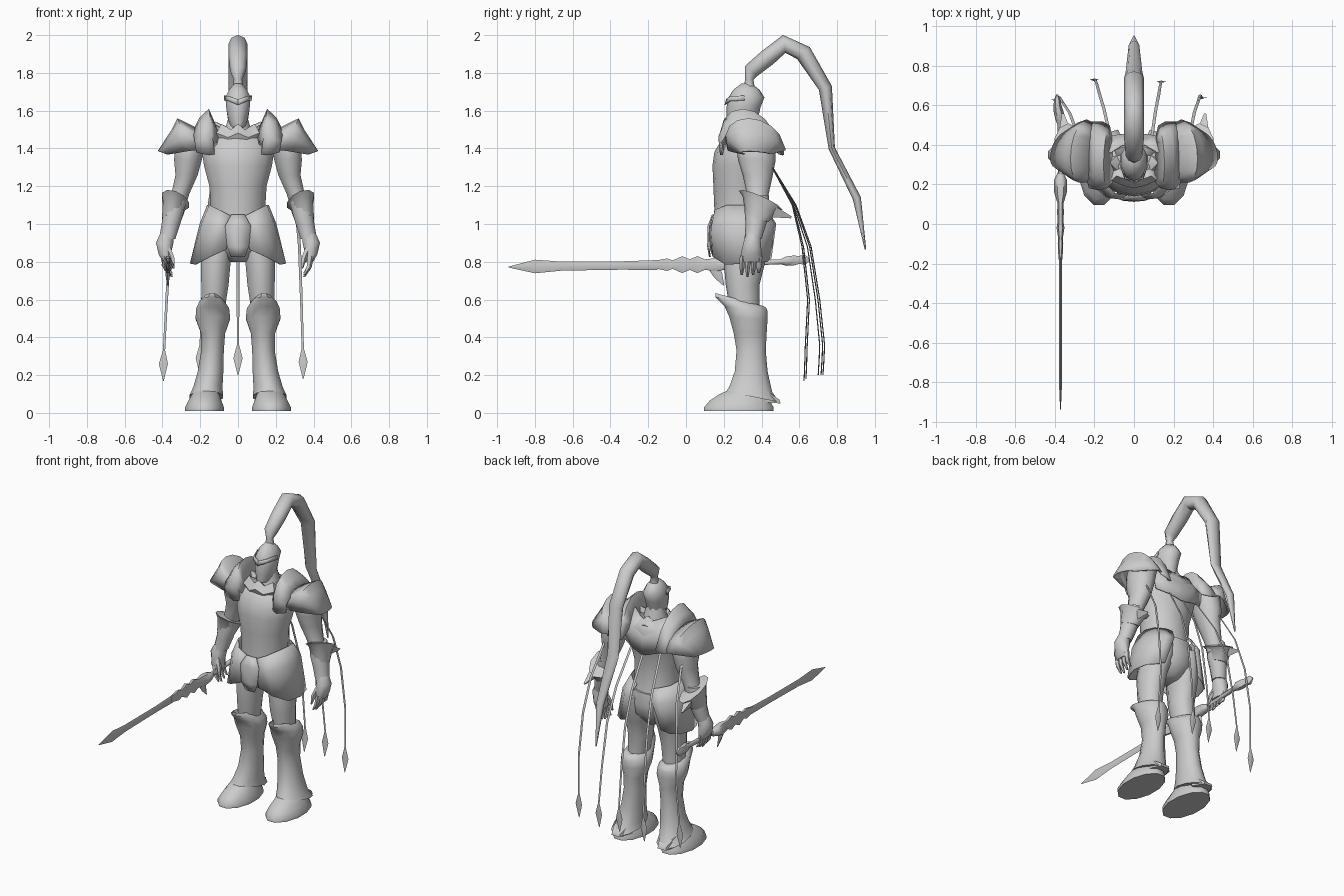
import bpy, bmesh, math
from mathutils import Vector

steel = bpy.data.materials.new("plain_grey")
steel.diffuse_color = (0.6, 0.6, 0.6, 1)


def finish(name, bm, mirror=False, thick=0, angle=60):
    bmesh.ops.recalc_face_normals(bm, faces=bm.faces)
    me = bpy.data.meshes.new(name)
    bm.to_mesh(me)
    bm.free()
    me.materials.append(steel)
    me.shade_smooth()
    me.set_sharp_from_angle(angle=math.radians(angle))
    ob = bpy.data.objects.new(name, me)
    bpy.context.collection.objects.link(ob)
    if thick:
        m = ob.modifiers.new("thickness", 'SOLIDIFY')
        m.thickness, m.offset = thick, 0
    if mirror:
        ob.modifiers.new("mirror", 'MIRROR')
    return ob


def skin(rows, closed=True, caps=True):
    """Bridge rows of points into one surface."""
    bm = bmesh.new()
    vs = [[bm.verts.new(p) for p in r] for r in rows]
    n = len(rows[0])
    for a, b in zip(vs, vs[1:]):
        for i in range(n if closed else n - 1):
            j = (i + 1) % n
            bm.faces.new((a[i], a[j], b[j], b[i]))
    if closed and caps:
        bm.faces.new(vs[0])
        bm.faces.new(vs[-1])
    return bm


def loft(name, rings, n=10, mirror=False):
    """Horizontal rings: x, y, z, half width, half depth, rise to the front, rise to the outside."""
    rows = []
    for x, y, z, rx, ry, *t in rings:
        t, s = (t + [0, 0])[:2]
        row = []
        for i in range(n):
            a = 2 * math.pi * (i + 0.5) / n
            row.append((x + rx * math.cos(a), y + ry * math.sin(a),
                        z - t * math.sin(a) + s * math.cos(a)))
        rows.append(row)
    return finish(name, skin(rows), mirror)


def sweep(name, pts, n=6, mirror=False):
    """Rings across a path: x, y, z, half size along x, half size across the path."""
    rows = []
    for k, (x, y, z, rx, rn) in enumerate(pts):
        a, b = pts[max(k - 1, 0)], pts[min(k + 1, len(pts) - 1)]
        t = Vector((0, b[1] - a[1], b[2] - a[2])).normalized()
        nrm = Vector((0, -t.z, t.y))
        rows.append([Vector((x, y, z)) + Vector((rx * math.cos(q), 0, 0)) + nrm * rn * math.sin(q)
                     for q in (2 * math.pi * i / n for i in range(n))])
    return finish(name, skin(rows), mirror)


# Body
loft("torso", [(0, .30, .98, .15, .155), (0, .29, 1.08, .148, .14), (0, .285, 1.2, .155, .14),
               (0, .29, 1.31, .185, .15), (0, .305, 1.38, .195, .155), (0, .32, 1.45, .18, .13),
               (0, .34, 1.50, .10, .08)], 14)
loft("pelvis", [(0, .31, .80, .05, .08), (0, .32, .87, .15, .13), (0, .312, .95, .165, .155),
                (0, .305, 1.03, .155, .15)], 12)
loft("neck", [(0, .32, 1.45, .09, .09), (0, .32, 1.58, .05, .06)], 8)

# Ruffled collar, its rim rising and falling
rows = []
for r, z, w in ((.13, 1.43, 0), (.15, 1.47, .012), (.11, 1.515, .015), (.06, 1.49, .01)):
    rows.append([((r + w * (-1) ** i) * math.cos(a), .31 + .85 * r * math.sin(a), z + w * (-1) ** i)
                 for i, a in enumerate(2 * math.pi * k / 16 for k in range(16))])
finish("collar", skin(rows, caps=False))

# Helmet with brow
loft("helmet", [(0, .285, 1.50, .035, .07, .02), (0, .295, 1.55, .055, .08, .02), (0, .305, 1.62, .066, .09),
                (0, .32, 1.67, .07, .095), (0, .32, 1.71, .05, .07), (0, .32, 1.745, .018, .025)], 10)
brow = [[(0, .215, 1.66), (.045, .235, 1.675), (.071, .31, 1.68)],
        [(0, .207, 1.63), (.047, .230, 1.65), (.072, .31, 1.655)]]
finish("brow", skin(brow, closed=False), True, .006)

# Plume
sweep("plume", [(0, .335, 1.72, .03, .03), (0, .335, 1.765, .022, .022), (0, .345, 1.81, .042, .042),
                (0, .43, 1.88, .05, .046), (0, .52, 1.953, .05, .048), (0, .622, 1.905, .05, .046),
                (0, .738, 1.72, .05, .036), (0, .772, 1.40, .042, .017), (0, .905, 1.135, .027, .022),
                (0, .95, .865, .004, .004)], 8)


def arch(x_top, x_base, y, z_top, z_base, half, n=9):
    """Arch over the shoulder, running front to back, high in front and sloping backwards."""
    out = []
    for i in range(n):
        a = math.pi * i / (n - 1)
        s = max(math.sin(a), 0) ** .75
        out.append((x_base + (x_top - x_base) * s, y - half * math.cos(a) - .045 * s,
                    z_base + (z_top - z_base) * s))
    return out


# Shoulder armour: upright inner band and flared outer plate
inner = [arch(.10, .13, .35, 1.47, 1.38, .13), arch(.155, .125, .345, 1.605, 1.37, .15),
         arch(.20, .16, .35, 1.56, 1.365, .165), arch(.235, .22, .355, 1.49, 1.38, .16)]
finish("inner_shoulder_plate", skin(inner, closed=False), True, .01)
outer = [arch(.19, .20, .365, 1.49, 1.39, .14), arch(.32, .24, .375, 1.555, 1.39, .15),
         arch(.345, .28, .375, 1.50, 1.385, .135), arch(.42, .37, .38, 1.385, 1.37, .07)]
finish("outer_shoulder_plate", skin(outer, closed=False), True, .01)

# Arms, cuffs and hands
loft("upper_arm", [(.20, .37, 1.48, .06, .07), (.25, .37, 1.43, .085, .105), (.265, .375, 1.34, .077, .1),
                   (.272, .38, 1.26, .062, .08), (.305, .38, 1.16, .05, .058),
                   (.33, .38, 1.08, .05, .055)], 10, True)
loft("forearm", [(.33, .38, 1.15, .05, .06), (.34, .375, 1.07, .058, .065), (.355, .37, 1.0, .052, .055),
                 (.375, .355, .92, .045, .045)], 10, True)
loft("cuff", [(.35, .375, 1.03, .055, .06, .02), (.338, .39, 1.10, .062, .09, .045, .01),
              (.332, .395, 1.125, .075, .115, .05, .025), (.325, .39, 1.135, .05, .07, .03, .015)], 10, True)
finish("cuff_point", skin([[(.30, .43, 1.115), (.385, .43, 1.12), (.35, .38, 1.04)],
                           [(.355, .56, 1.04), (.365, .56, 1.04), (.36, .555, 1.03)]]), True)
loft("hand", [(.375, .355, .95, .04, .04), (.388, .35, .90, .05, .05), (.388, .345, .84, .035, .06),
              (.375, .345, .80, .025, .055)], 8, True)
for k in range(4):
    y = .30 + .03 * k
    sweep("finger_%d" % (k + 1), [(.385, y, .83, .017, .016), (.375, y - .004, .77, .015, .014),
                                  (.35, y - .005, .72 + .01 * abs(k - 1), .006, .006)], 5, True)
sweep("thumb", [(.375, .32, .88, .018, .018), (.35, .30, .82, .016, .015), (.34, .29, .765, .005, .005)], 5, True)

# Armoured skirt: side panels open behind, and front tabard
side = [[(.03, .15, 1.04), (.10, .155, 1.075), (.15, .22, 1.10), (.16, .30, 1.10), (.145, .37, 1.09),
         (.10, .415, 1.08), (.06, .432, 1.07)],
        [(.055, .125, .97), (.13, .135, .98), (.19, .21, 1.0), (.20, .31, 1.0), (.185, .40, 1.0),
         (.13, .46, 1.0), (.08, .475, 1.0)],
        [(.06, .13, .865), (.15, .145, .825), (.225, .21, .785), (.252, .30, .79), (.23, .39, .795),
         (.18, .43, .80), (.13, .45, .82)]]
finish("skirt", skin(side, closed=False), True, .006)
tabard = [[(x, y + abs(x) * .1, z) for x in (-w, 0, w)] for y, z, w in
          ((.14, 1.05, .035), (.118, .99, .068), (.115, .88, .058), (.125, .825, .035))]
finish("tabard", skin(tabard, closed=False), thick=.006)

# Legs, boots and feet
loft("thigh", [(.09, .335, .98, .075, .125), (.10, .33, .90, .09, .125), (.118, .31, .8, .083, .11),
               (.122, .30, .68, .076, .09), (.13, .31, .56, .065, .08)], 10, True)
loft("boot", [(.168, .355, .085, .093, .145, .03), (.16, .345, .13, .08, .115, .02),
              (.145, .345, .22, .07, .09), (.135, .345, .33, .062, .08), (.132, .34, .42, .066, .09),
              (.133, .33, .50, .095, .105, .01), (.134, .318, .55, .09, .118, .015),
              (.138, .29, .585, .068, .14, .03), (.138, .283, .60, .045, .13, .035), (.13, .31, .57, .04, .08)], 12, True)
loft("foot", [(.177, .28, .01, .106, .19), (.177, .28, .03, .106, .19), (.175, .285, .065, .09, .165),
              (.17, .30, .11, .07, .125, -.01), (.162, .34, .14, .05, .07)], 12, True)
finish("boot_heel_flap", skin([[(.11, .42, .12), (.22, .42, .12), (.23, .42, .055), (.10, .42, .055)],
                               [(.14, .495, .07), (.20, .495, .07), (.20, .50, .05), (.14, .50, .05)]]), True)

# Short back cape
cape = [[(x * w, y - .05 * x * x, z + .05 * abs(x)) for x in (-1, -.5, 0, .5, 1)] for y, z, w in
        ((.41, 1.49, .12), (.46, 1.40, .2), (.46, 1.29, .17))]
finish("back_cape", skin(cape, closed=False), thick=.006)

# Trailing ribbons with diamond tips: start x, end x, end y, lift, bulge
for k, (x0, x1, y1, dz, out) in enumerate(((-.28, -.395, .625, 0, .03), (-.12, -.2, .725, .03, 0),
                                           (0, 0, .70, .03, 0), (.09, .14, .715, .03, 0),
                                           (.28, .345, .635, .01, .03))):
    path = []
    for f, y, z, w in ((0, .0, 1.33, .008), (.4, .5, 1.1, .008), (.7, .78, .88, .008), (.85, .94, .6, .007),
                       (.97, 1.03, .33, .006), (1, 1.02, .26, .024), (1, 1, .17, .002)):
        path.append((x0 + (x1 - x0) * f, .44 + (y1 - .44) * y + out * (.3 < f < .9),
                     z + dz * (z < .5), w, .003))
    sweep("ribbon_%d" % (k + 1), path, 4)

# Sword held forward: blade, spiky guard, grip and pommel
X = -.372
sweep("blade", [(X, -.94, .772, .002, .002), (X, -.80, .775, .008, .036), (X, -.66, .777, .007, .024),
                (X, -.35, .78, .008, .022), (X, -.15, .783, .009, .026)], 4)
sweep("guard", [(X, y, .785, w, h) for y, w, h in ((-.18, .01, .02), (-.1, .014, .038), (-.07, .012, .026),
      (-.02, .02, .052), (.02, .014, .032), (.06, .018, .052), (.1, .014, .032), (.16, .032, .04),
      (.22, .034, .03), (.26, .014, .016))], 6)
sweep("guard_spike", [(X, .13, .78, .012, .02), (X, .17, .73, .012, .025), (X, .20, .675, .003, .003)], 4)
sweep("grip", [(X, .22, .788, .013, .015), (X, .50, .80, .015, .015), (X, .53, .803, .026, .028),
               (X - .01, .57, .807, .025, .03), (X - .015, .60, .81, .02, .024),
               (X - .017, .63, .81, .016, .032), (X - .017, .655, .81, .005, .006)], 6)
